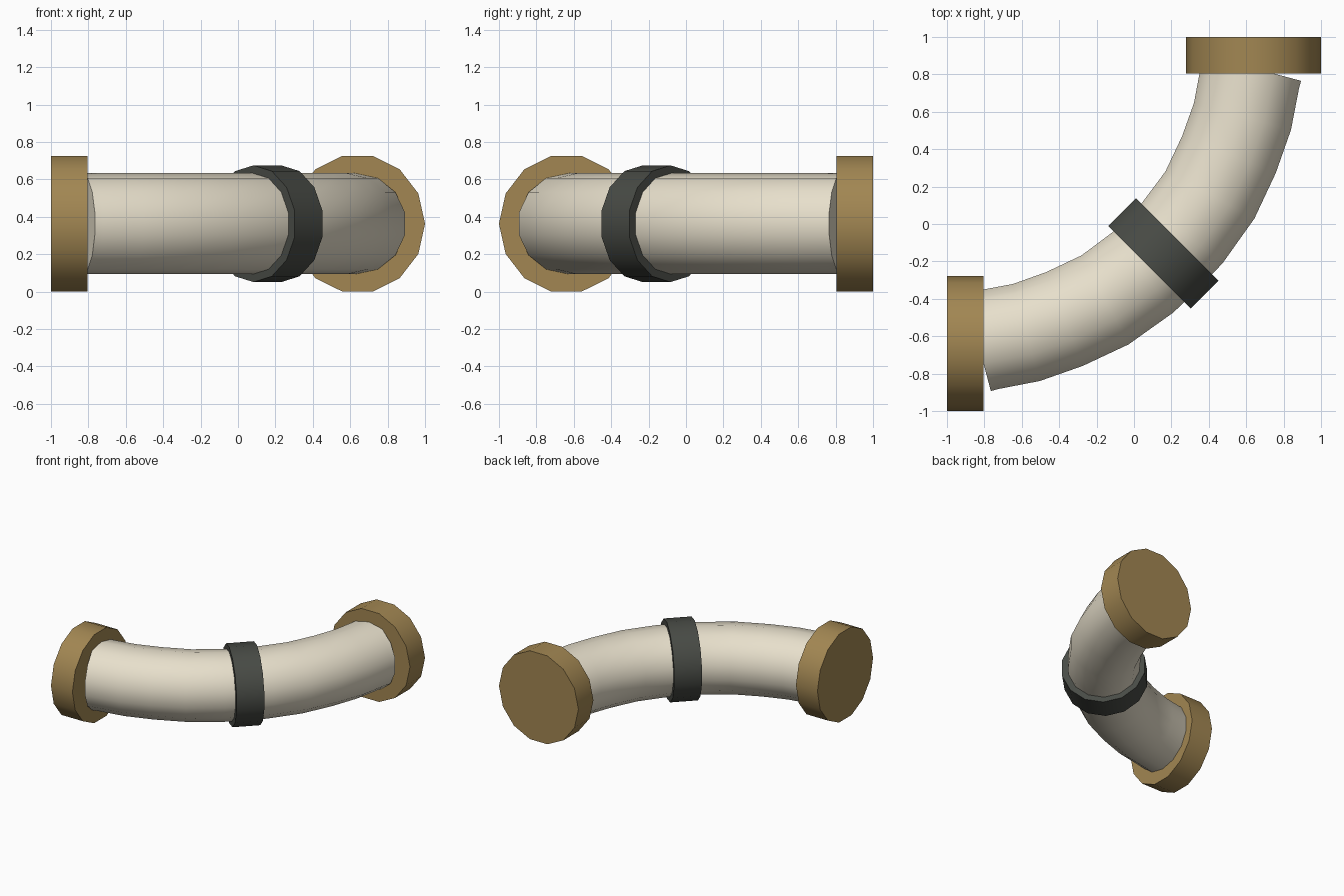
import bpy
from math import sin, cos, pi, radians

if "Cube" in bpy.data.objects:
    bpy.data.objects.remove(bpy.data.objects["Cube"])

ZC = 0.363
SIDES = 14


def material(name, color):
    m = bpy.data.materials.new(name)
    m.diffuse_color = (*color, 1)
    m.use_nodes = True
    m.node_tree.nodes["Principled BSDF"].inputs["Base Color"].default_value = m.diffuse_color
    return m


CREAM = material("cream", (0.80, 0.74, 0.60))
BRASS = material("brass", (0.36, 0.24, 0.085))
RUBBER = material("rubber", (0.065, 0.07, 0.06))


def sweep(name, stations, rx, rz, mat, phase=0.0):
    """Capped tube through (x, y, heading in degrees) stations."""
    verts, faces = [], []
    n = SIDES
    for x, y, deg in stations:
        a = radians(deg)
        for i in range(n):
            t = 2 * pi * (i + phase) / n
            d = rx * cos(t)                      # outward side of the bend
            verts.append((x + d * sin(a), y - d * cos(a), ZC + rz * sin(t)))
    for k in range(len(stations) - 1):
        for i in range(n):
            j = (i + 1) % n
            faces.append((k * n + i, (k + 1) * n + i, (k + 1) * n + j, k * n + j))
    last = (len(stations) - 1) * n
    faces.append(tuple(range(n)))
    faces.append(tuple(last + i for i in reversed(range(n))))
    me = bpy.data.meshes.new(name)
    me.from_pydata(verts, [], faces)
    me.materials.append(mat)
    ob = bpy.data.objects.new(name, me)
    bpy.context.collection.objects.link(ob)
    # consistent outward normals
    import bmesh
    bm = bmesh.new()
    bm.from_mesh(me)
    bmesh.ops.recalc_face_normals(bm, faces=bm.faces)
    bm.to_mesh(me)
    bm.free()
    bpy.ops.object.select_all(action='DESELECT')
    ob.select_set(True)
    bpy.context.view_layer.objects.active = ob
    bpy.ops.object.shade_smooth_by_angle(angle=radians(40))
    return ob


def mirrored(stations):
    return [(-y, -x, 90 - d) for x, y, d in reversed(stations)]


# Curved pipe: half the path, then its mirror across the diagonal
half = [(-0.835, -0.633, 15), (-0.785, -0.62, 13.5), (-0.575, -0.58, 15.5),
        (-0.372, -0.508, 21.5), (-0.155, -0.406, 28), (0.05, -0.257, 36.5)]
middle = [(0.155, -0.155, 45)]
sweep("bent_pipe", half + middle + mirrored(half), 0.276, 0.27, CREAM, 0.5)

# Clamp band around the middle
h = 0.105 * cos(pi / 4)
cx = 0.157
sweep("clamp_band", [(cx - h, -cx - h, 45), (cx + h, -cx + h, 45)],
      0.32, 0.312, RUBBER, 0.5)

# End flanges
flange = [(-1.0, -0.639, 0), (-0.805, -0.639, 0)]
sweep("flange_left", flange, 0.361, 0.3723, BRASS)
sweep("flange_back", mirrored(flange), 0.361, 0.3723, BRASS)
